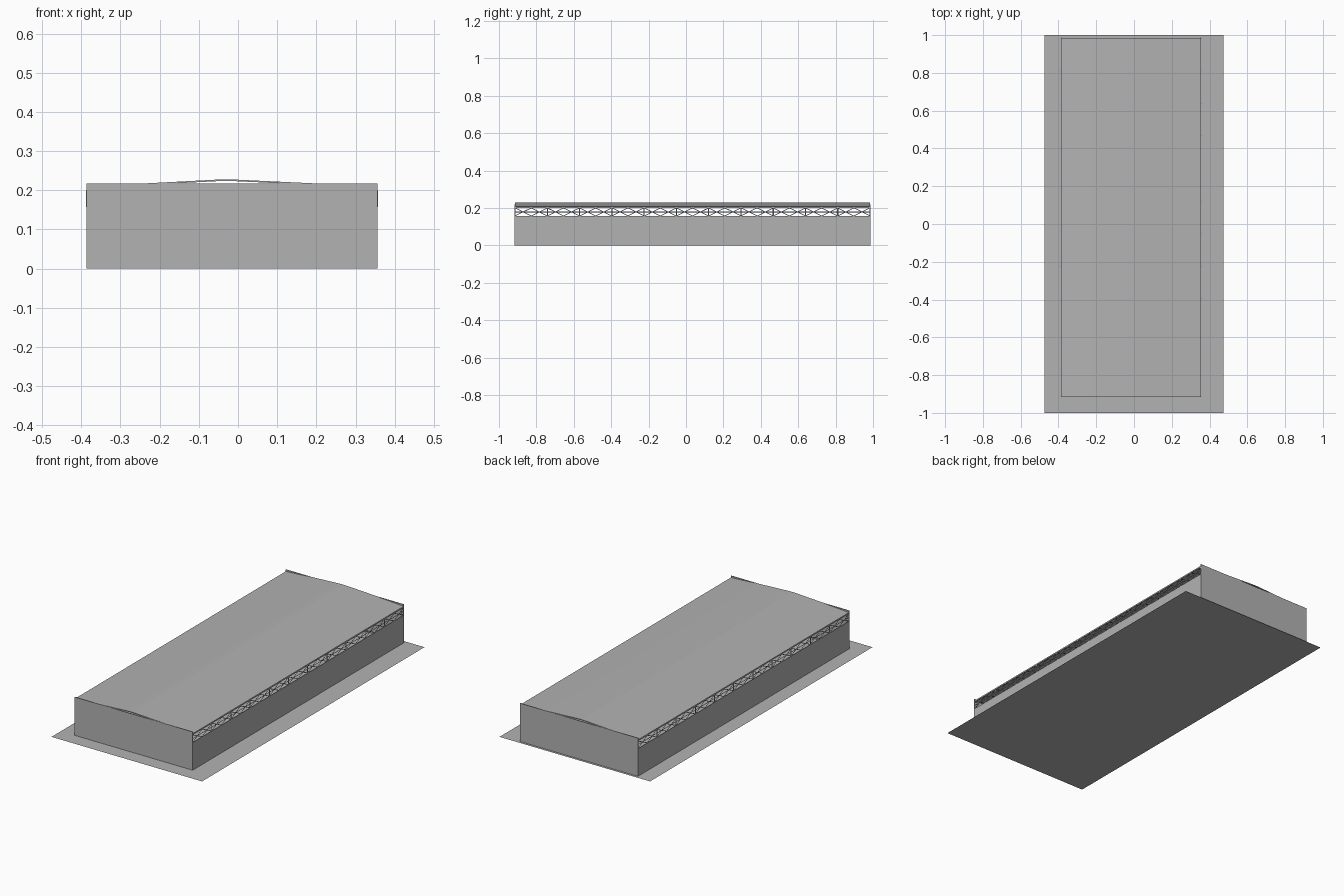
import bpy
from mathutils import Vector

cube = bpy.data.objects.get("Cube")
if cube:
    bpy.data.objects.remove(cube, do_unlink=True)

grey = bpy.data.materials.new("concrete_grey")
grey.use_nodes = True
GREY = (0.45, 0.45, 0.45, 1)
grey.diffuse_color = GREY
grey.node_tree.nodes["Principled BSDF"].inputs["Base Color"].default_value = GREY

X0, X1 = -0.387, 0.356       # side walls
Y0, Y1 = -0.916, 0.986       # end walls
SILL, HEAD, EAVE, PARAPET = 0.157, 0.2, 0.208, 0.218
T = 0.004


def mesh_object(name, verts, faces):
    mesh = bpy.data.meshes.new(name)
    mesh.from_pydata(verts, [], faces)
    mesh.materials.append(grey)
    obj = bpy.data.objects.new(name, mesh)
    bpy.context.collection.objects.link(obj)
    return obj


def prism(name, profile, y0, y1):
    """Extrude an x-z outline along y."""
    n = len(profile)
    verts = [(x, y, z) for y in (y0, y1) for x, z in profile]
    faces = [(i, (i + 1) % n, (i + 1) % n + n, i + n) for i in range(n)]
    faces += [tuple(reversed(range(n))), tuple(range(n, 2 * n))]
    faces = [tuple(reversed(f)) for f in faces]
    obj = mesh_object(name, verts, faces)
    import bmesh
    bm = bmesh.new()
    bm.from_mesh(obj.data)
    bmesh.ops.recalc_face_normals(bm, faces=bm.faces)
    bm.to_mesh(obj.data)
    bm.free()
    return obj


def box(name, x0, x1, y0, y1, z0, z1):
    return prism(name, [(x0, z0), (x1, z0), (x1, z1), (x0, z1)], y0, y1)


def bars(name, segments, radius):
    """Square bars along a list of point pairs."""
    curve = bpy.data.curves.new(name, "CURVE")
    curve.dimensions = "3D"
    curve.bevel_depth = radius
    curve.bevel_resolution = 0
    curve.use_fill_caps = True
    for a, b in segments:
        spline = curve.splines.new("POLY")
        spline.points.add(1)
        for point, co in zip(spline.points, (a, b)):
            point.co = (*co, 1)
    curve.materials.append(grey)
    obj = bpy.data.objects.new(name, curve)
    bpy.context.collection.objects.link(obj)


# Ground slab
mesh_object("ground_slab", [(-0.474, -1, 0), (0.474, -1, 0), (0.474, 1, 0), (-0.474, 1, 0)],
            [(0, 1, 2, 3)])

# End walls with flat parapets
box("front_wall", X0, X1, Y0, Y0 + T, 0, PARAPET)
box("back_wall", X0, X1, Y1 - T, Y1, 0, PARAPET)

# Shallow pitched roof with a blunt ridge
top = [(X0, EAVE), (-0.23, PARAPET), (-0.06, 0.227), (-0.03, 0.228),
       (0.0, 0.227), (0.19, PARAPET), (X1, EAVE)]
prism("roof", top + [(x, z - T) for x, z in reversed(top)], Y0 + 0.001, Y1 - 0.001)

# Long walls, eaves beams and open clerestory trusses
BAYS = 11
length = (Y1 - Y0 - T) / BAYS
for side, x, inward in (("right", X0, 1), ("left", X1, -1)):
    xa, xb = sorted((x, x + inward * T))
    box(side + "_wall", xa, xb, Y0, Y1, 0, SILL)
    box(side + "_eaves_beam", xa, xb, Y0, Y1, HEAD, EAVE)
    xc = x + inward * 0.002
    mid = (SILL + HEAD) / 2
    posts, braces = [], []
    for i in range(BAYS + 1):
        y = Y0 + T / 2 + i * length
        posts.append((Vector((xc, y, SILL)), Vector((xc, y, HEAD))))
        if i == BAYS:
            break
        # Two crossed panels and a rail in each bay
        for h in range(2):
            a, b = y + h * length / 2, y + (h + 1) * length / 2
            braces.append((Vector((xc, a, SILL)), Vector((xc, b, HEAD))))
            braces.append((Vector((xc, a, HEAD)), Vector((xc, b, SILL))))
        braces.append((Vector((xc, y, mid)), Vector((xc, y + length, mid))))
    bars(side + "_posts", posts, 0.003)
    bars(side + "_braces", braces, 0.0018)
